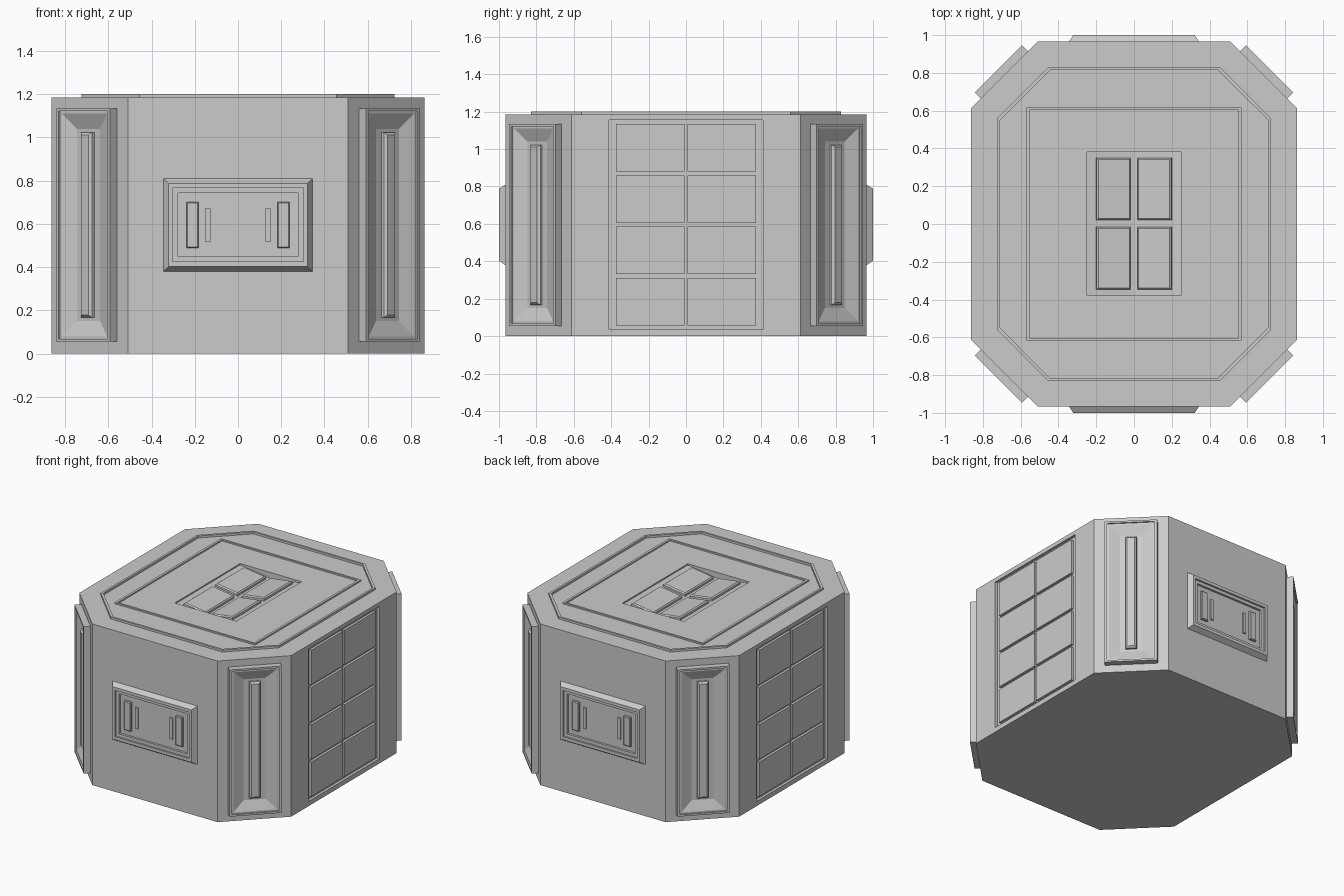
import bpy, bmesh
from math import radians, atan2
from mathutils import Matrix, Vector

if "Cube" in bpy.data.objects:
    bpy.data.objects.remove(bpy.data.objects["Cube"])


def loft(name, rings, mat=Matrix(), loop=False):
    """Skin matching rings; cap the ends, or join last to first when loop is set."""
    bm = bmesh.new()
    vs = [[bm.verts.new(mat @ Vector(p)) for p in r] for r in rings]
    n = len(rings[0])
    pairs = list(zip(vs, vs[1:]))
    if loop:
        pairs.append((vs[-1], vs[0]))
    else:
        bm.faces.new(vs[0])
        bm.faces.new(vs[-1])
    for a, b in pairs:
        for i in range(n):
            j = (i + 1) % n
            bm.faces.new((a[i], a[j], b[j], b[i]))
    bmesh.ops.recalc_face_normals(bm, faces=bm.faces)
    me = bpy.data.meshes.new(name)
    bm.to_mesh(me)
    bm.free()
    ob = bpy.data.objects.new(name, me)
    bpy.context.collection.objects.link(ob)
    return ob


def rect(hx, hy, z):
    return [(-hx, -hy, z), (hx, -hy, z), (hx, hy, z), (-hx, hy, z)]


def octagon(hx, hy, c, z):
    return [(hx - c, -hy, z), (hx, c - hy, z), (hx, hy - c, z), (hx - c, hy, z),
            (c - hx, hy, z), (-hx, hy - c, z), (-hx, c - hy, z), (c - hx, -hy, z)]


def wall(deg, dist, zc):
    """Local frame on a wall: x sideways, y up, z outward."""
    return (Matrix.Rotation(radians(deg), 4, 'Z')
            @ Matrix.Translation((0, -dist, zc))
            @ Matrix.Rotation(radians(90), 4, 'X'))


def block(name, mat, u, v, hu, hv, z0, z1, bev=0.0):
    return loft(name, [rect(hu, hv, z0), rect(hu, hv, z1 - bev), rect(hu - bev, hv - bev, z1)],
                mat @ Matrix.Translation((u, v, 0)))


def cut(target, cutter):
    cutter.hide_render = True
    m = target.modifiers.new("cut", 'BOOLEAN')
    m.object = cutter
    m.solver = 'EXACT'
    bpy.context.view_layer.objects.active = target
    bpy.ops.object.modifier_apply(modifier=m.name)
    bpy.data.objects.remove(cutter)


H = 1.185

# Main octagonal body
body = loft("body", [octagon(.862, .965, .352, 0), octagon(.862, .965, .352, H)])

# Side recesses with a 2 x 4 grid of tiles
for side, deg in (("right", 90), ("left", -90)):
    m = wall(deg, .862, .595)
    cut(body, loft("side_cutter", [rect(.413, .56, -.02), rect(.413, .56, .05)], m))
    for i in (-1, 1):
        for row in range(4):
            block(f"{side}_tile", m, i * .192, (row - 1.5) * .274, .183, .127, -.025, -.002)

# Shallow V-shaped recess in the roof
prof = [(-.25, -.01), (0, -.045), (.25, -.01), (.25, .05), (-.25, .05)]
cut(body, loft("roof_cutter", [[(x, y, H + z) for x, z in prof] for y in (-.378, .382)]))

# Four roof tiles lying on the V slopes
slope = atan2(.035, .25)
for s in (-1, 1):
    m = (Matrix.Translation((s * .11, 0, H - .045 + .11 * .14))
         @ Matrix.Rotation(-s * slope, 4, 'Y'))
    for v in (-.182, .185):
        block("roof_tile", m, 0, v, .091, .165, -.005, .022, .008)

# Raised roof trims
o, i = (.725, .83, .27), (.71, .815, .265)
loft("roof_octagon_trim", [octagon(*o, H - .005), octagon(*o, 1.2),
                           octagon(*i, 1.2), octagon(*i, H - .005)], loop=True)
loft("roof_rectangle_trim", [rect(.57, .617, H - .005), rect(.57, .617, 1.195),
                             rect(.553, .603, 1.195), rect(.553, .603, H - .005)], loop=True)

# Front and back hatch panels with bars
for side, deg in (("front", 0), ("back", 180)):
    m = wall(deg, .965, .595)
    loft(f"{side}_hatch", [rect(.345, .215, -.005), rect(.345, .215, 0), rect(.322, .193, .035),
                           rect(.302, .17, .035), rect(.302, .17, .022),
                           rect(.277, .147, .022), rect(.277, .147, .006)], m)
    for s in (-1, 1):
        block(f"{side}_wide_bar", m, s * .21, 0, .028, .107, .004, .024, .005)
        block(f"{side}_thin_bar", m, s * .14, 0, .012, .077, .004, .016)

# Corner panels: framed sloping recess with a long central bar
for deg in (45, 135, 225, 315):
    m = wall(deg, 1.043, .595)
    # the walls keep equal chamfers, so the panel centre is slid along the diagonal
    shift = .0735 * (-1 if deg in (45, 225) else 1)
    m = m @ Matrix.Translation((shift, 0, 0))
    loft("corner_panel", [rect(.177, .54, -.01), rect(.177, .54, .046), rect(.16, .527, .046),
                          rect(.16, .527, .036), rect(.148, .515, .036),
                          rect(.075, .445, .008)], m)
    block("corner_bar", m, 0, 0, .037, .428, .004, .034, .012)
